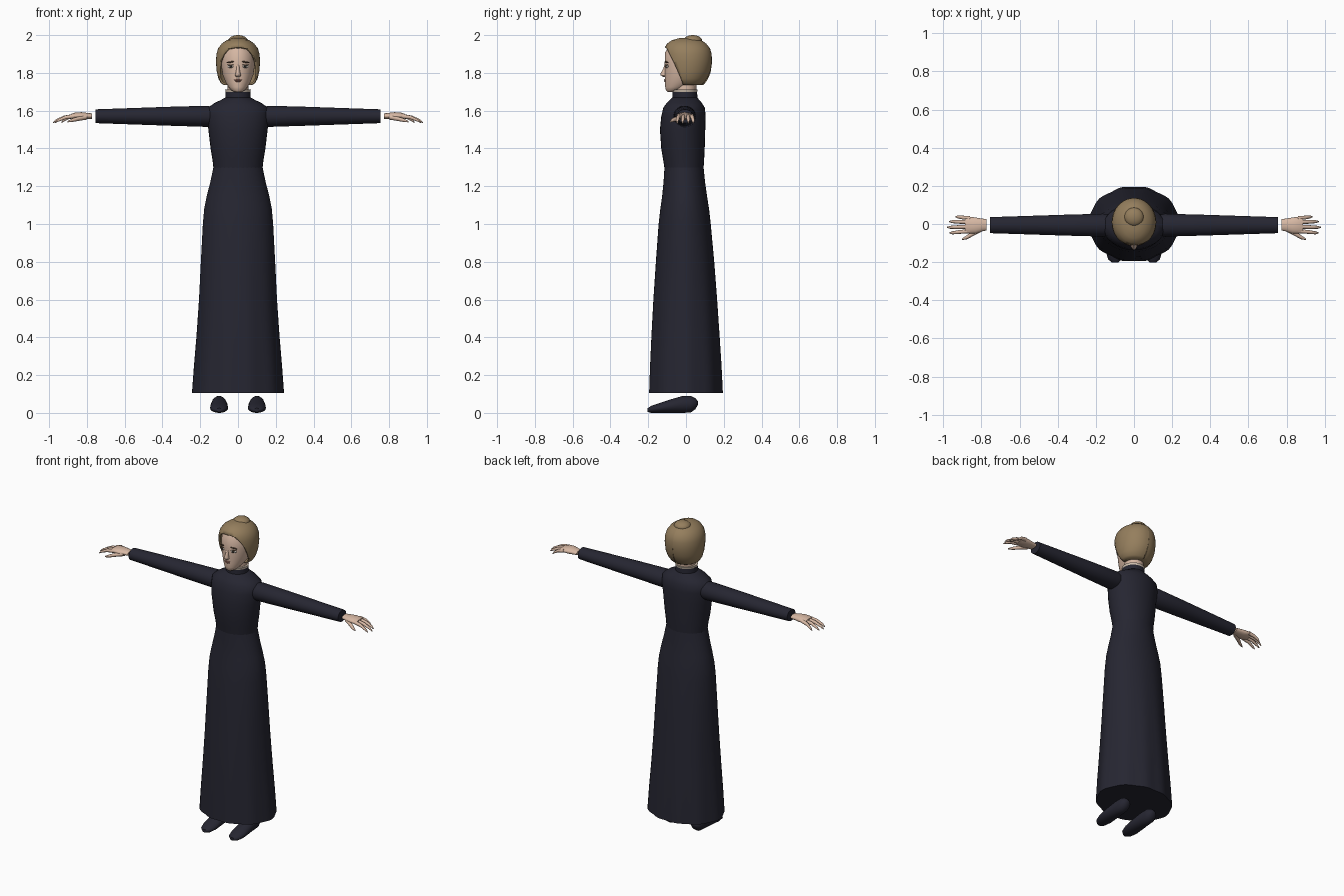
import bpy
import bmesh
from math import sin, cos, pi, atan2
from mathutils import Vector, Matrix

cube = bpy.data.objects.get("Cube")
if cube:
    bpy.data.objects.remove(cube, do_unlink=True)

parts = []


def material(name, red, green, blue):
    mat = bpy.data.materials.new(name)
    mat.use_nodes = True
    colour = (red, green, blue, 1)
    mat.diffuse_color = colour
    mat.node_tree.nodes["Principled BSDF"].inputs["Base Color"].default_value = colour
    return mat


dress = material("dark navy cloth", .019, .019, .031)
skin = material("pale skin", .68, .48, .37)
hair_brown = material("light brown hair", .30, .21, .11)
brow_brown = material("brow brown", .10, .06, .035)
eye_white = material("eye white", .60, .55, .50)
eye_dark = material("eye dark", .03, .025, .02)
lip_rose = material("muted lips", .38, .17, .13)
linen = material("cream linen", .62, .52, .42)


def finish(name, bm, mat, mirror=False):
    """Turn a bmesh into a named object, optionally mirrored across x."""
    bmesh.ops.recalc_face_normals(bm, faces=bm.faces)
    mesh = bpy.data.meshes.new(name)
    bm.to_mesh(mesh)
    bm.free()
    mesh.materials.append(mat)
    obj = bpy.data.objects.new(name, mesh)
    bpy.context.collection.objects.link(obj)
    if mirror:
        obj.modifiers.new("Mirror", "MIRROR").use_axis[0] = True
    parts.append(obj)
    return obj


def loft(rings, axis="z", sides=32):
    """Skin elliptical rings: (position, half width, low, high, optional sideways shift)."""
    bm = bmesh.new()
    loops = []
    for position, half, low, high, *shift in rings:
        loop = []
        for i in range(sides):
            angle = 2 * pi * i / sides
            u = half * cos(angle) + sum(shift)
            v = (low + high) / 2 + (high - low) / 2 * sin(angle)
            places = {"z": (u, v, position), "x": (position, u, v), "y": (u, position, v)}
            loop.append(bm.verts.new(places[axis]))
        loops.append(loop)
    for lower, upper in zip(loops, loops[1:]):
        for i in range(sides):
            j = (i + 1) % sides
            bm.faces.new((lower[i], lower[j], upper[j], upper[i]))
    bm.faces.new(loops[0])
    bm.faces.new(loops[-1])
    return bm


def ball(name, mat, centre, size, turn=0, tilt=0, mirror=False):
    """Squashed sphere, turned about z to follow the face and tilted about y."""
    bm = bmesh.new()
    bmesh.ops.create_uvsphere(bm, u_segments=20, v_segments=12, radius=1)
    matrix = (Matrix.Translation(centre) @ Matrix.Rotation(turn, 4, "Z")
              @ Matrix.Rotation(tilt, 4, "Y") @ Matrix.Diagonal((*size, 1)))
    bmesh.ops.transform(bm, matrix=matrix, verts=bm.verts)
    return finish(name, bm, mat, mirror)


# Long skirt, with soft folds that grow towards the hem
skirt = loft([
    (.105, .24, -.197, .197), (.25, .23, -.192, .19), (.4, .218, -.185, .18),
    (.6, .205, -.174, .166), (.8, .196, -.16, .15), (1, .186, -.145, .131),
    (1.08, .179, -.136, .122), (1.15, .165, -.126, .111),
    (1.22, .147, -.119, .101), (1.3, .13, -.114, .093)], sides=60)
for vert in skirt.verts:
    fold = max(0, 1 - vert.co.z) * cos(10 * atan2(vert.co.y, vert.co.x))
    vert.co.x *= 1 + .018 * fold
    vert.co.y *= 1 + .018 * fold
finish("skirt", skirt, dress)

# Bodice and collar
finish("bodice", loft([
    (1.295, .13, -.114, .093), (1.34, .135, -.121, .096), (1.4, .145, -.131, .099),
    (1.5, .157, -.138, .102), (1.57, .165, -.131, .104), (1.615, .16, -.12, .1),
    (1.64, .125, -.103, .085), (1.657, .09, -.085, .07), (1.67, .066, -.072, .06)]), dress)
finish("collar", loft([(1.65, .068, -.073, .061), (1.698, .066, -.071, .059)]), dress)
finish("collar_trim", loft([(1.695, .065, -.07, .058), (1.711, .068, -.074, .062)]), linen)

# Sleeves
finish("sleeves", loft([
    (.12, .05, 1.525, 1.615, -.006), (.16, .06, 1.514, 1.626, -.006),
    (.35, .055, 1.52, 1.621, -.006), (.755, .042, 1.534, 1.607, -.006)], "x"), dress, True)

# Hands: palm, four drooping fingers and a thumb
finish("palms", loft([
    (.772, .03, 1.557, 1.585, -.004), (.795, .033, 1.555, 1.588, -.005),
    (.83, .042, 1.551, 1.592, -.008), (.865, .044, 1.555, 1.589, -.006),
    (.885, .04, 1.56, 1.583, -.006)], "x", 20), skin, True)
fingers = {"little": (.03, .935), "ring": (.01, .969), "middle": (-.014, .98), "index": (-.037, .968)}
for name, (across, tip) in fingers.items():
    length = tip - .86
    spread = across * .25
    finish(name + "_fingers", loft([
        (.86, .011, 1.56, 1.584, across), (.86 + length * .5, .01, 1.554, 1.575, across + spread / 2),
        (.86 + length * .85, .008, 1.541, 1.556, across + spread),
        (tip, .003, 1.533, 1.539, across + spread)], "x", 10), skin, True)
finish("thumbs", loft([
    (.8, .016, 1.552, 1.58, -.025), (.84, .015, 1.546, 1.57, -.046),
    (.875, .011, 1.54, 1.56, -.069), (.902, .004, 1.538, 1.546, -.08)], "x", 10), skin, True)

# Shoes
finish("shoes", loft([
    (-.203, .015, .005, .025, .1), (-.185, .036, 0, .037, .1), (-.14, .048, 0, .052, .1),
    (-.08, .046, 0, .072, .1), (-.02, .041, 0, .089, .1), (.025, .038, .002, .09, .1),
    (.05, .03, .02, .078, .1), (.064, .012, .045, .06, .1)], "y", 20), dress, True)

# Neck and head
finish("neck", loft([(1.66, .06, -.066, .054), (1.715, .056, -.06, .055),
                     (1.78, .058, -.055, .06)]), skin)
finish("head", loft([
    (1.698, .018, -.097, -.055), (1.708, .036, -.106, -.03), (1.725, .05, -.11, .02),
    (1.75, .066, -.111, .06), (1.79, .081, -.112, .1), (1.85, .091, -.113, .115),
    (1.91, .087, -.11, .11), (1.95, .06, -.085, .09)], sides=40), skin)

# Nose
finish("nose", loft([
    (1.779, .01, -.122, -.1), (1.787, .016, -.134, -.095), (1.795, .013, -.136, -.095),
    (1.82, .009, -.122, -.095), (1.847, .008, -.112, -.095)], sides=12), skin)

# Eyes, brows and lips
ball("eyes", eye_white, (.04, -.101, 1.835), (.017, .005, .009), .42, 0, True)
ball("irises", eye_dark, (.039, -.105, 1.835), (.0075, .0035, .008), .42, 0, True)
ball("upper_lids", brow_brown, (.04, -.104, 1.843), (.019, .004, .0025), .42, .06, True)
ball("brows", brow_brown, (.041, -.103, 1.857), (.022, .004, .004), .42, .16, True)
ball("upper_lip", lip_rose, (0, -.11, 1.763), (.021, .006, .004))
ball("lower_lip", lip_rose, (0, -.109, 1.756), (.016, .007, .0045))

# Hair: half a cap trimmed along the parted hairline, then mirrored
hair = loft([
    (1.736, .075, -.06, .08), (1.745, .09, -.08, .092), (1.77, .104, -.1, .112),
    (1.81, .113, -.113, .13), (1.86, .117, -.118, .137), (1.9, .114, -.12, .136),
    (1.93, .105, -.115, .127), (1.955, .086, -.1, .107), (1.973, .06, -.075, .082),
    (1.984, .028, -.035, .045)], sides=40)
peak = Vector((0, -.116, 1.945))
temple = Vector((.1, -.062, 1.85))
jaw = Vector((.1, -.014, 1.74))
slant = (temple - peak).cross(jaw - peak)
if slant.y < 0:
    slant.negate()
for point, normal in ((Vector(), Vector((1, 0, 0))), (peak, slant)):
    bmesh.ops.bisect_plane(hair, geom=hair.verts[:] + hair.edges[:] + hair.faces[:],
                           plane_co=point, plane_no=normal, clear_inner=True)
cap = finish("hair", hair, hair_brown, True)
thickness = cap.modifiers.new("Thickness", "SOLIDIFY")
thickness.thickness = .01
thickness.offset = -1

# Bun on the crown
ball("hair_bun", hair_brown, (0, .036, 1.97), (.051, .05, .03))

# Smooth shading with sharp rims
bpy.ops.object.select_all(action="DESELECT")
for obj in parts:
    obj.select_set(True)
bpy.context.view_layer.objects.active = parts[0]
bpy.ops.object.shade_smooth_by_angle(angle=pi / 4)
